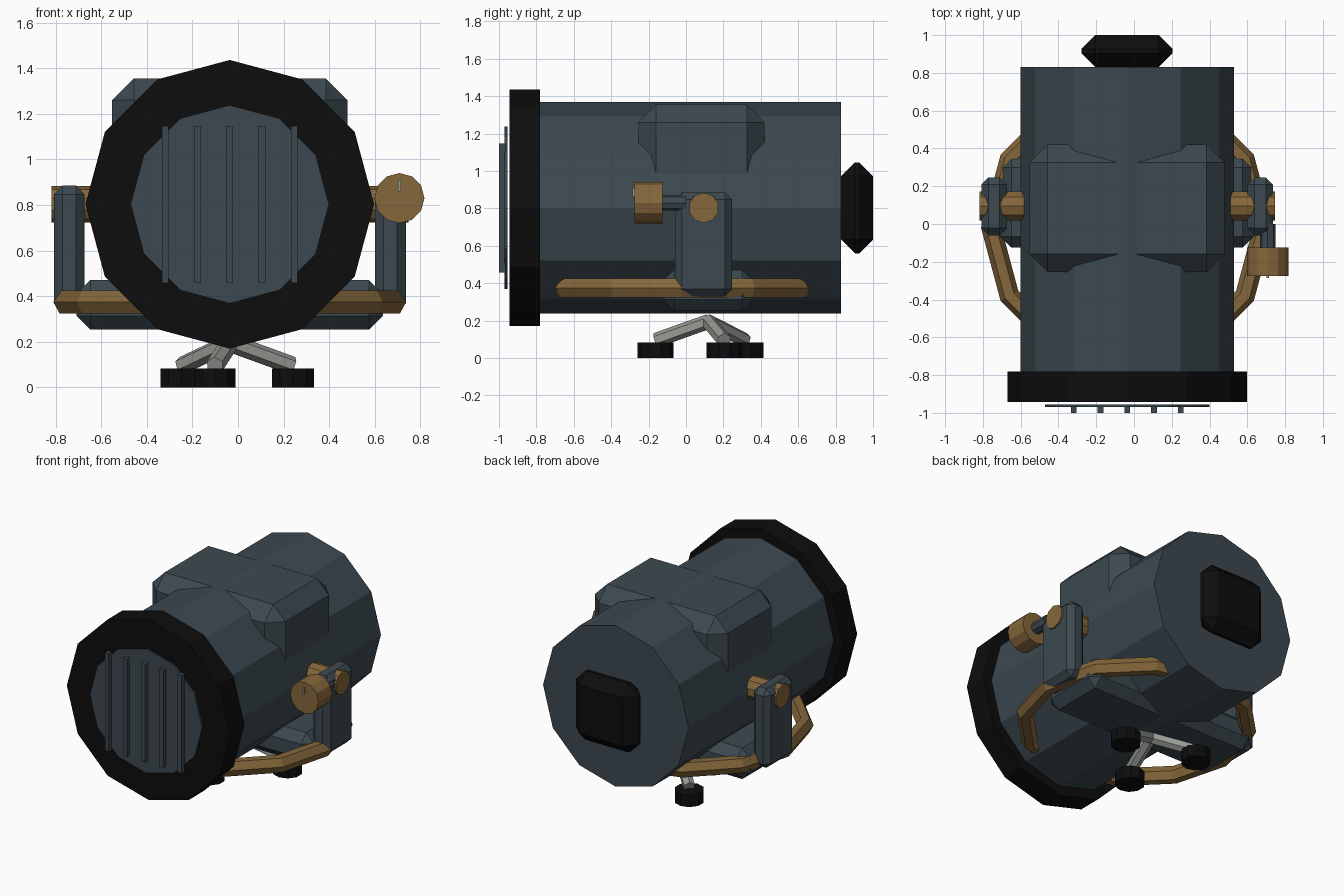
import bpy, bmesh, math
from mathutils import Vector, Matrix

if "Cube" in bpy.data.objects:
    bpy.data.objects.remove(bpy.data.objects["Cube"])

CX, CZ = -0.036, 0.803   # lamp axis


def material(name, rgb):
    m = bpy.data.materials.new(name)
    m.diffuse_color = (*rgb, 1)
    m.use_nodes = True
    m.node_tree.nodes["Principled BSDF"].inputs["Base Color"].default_value = m.diffuse_color
    return m


SLATE = material("slate paint", (0.045, 0.066, 0.080))
BLACK = material("black rubber", (0.004, 0.004, 0.004))
BRONZE = material("bronze", (0.235, 0.135, 0.043))
GREY = material("light grey metal", (0.31, 0.325, 0.30))


def finish(name, bm, mat):
    bmesh.ops.recalc_face_normals(bm, faces=bm.faces)
    me = bpy.data.meshes.new(name)
    bm.to_mesh(me)
    bm.free()
    me.materials.append(mat)
    ob = bpy.data.objects.new(name, me)
    bpy.context.collection.objects.link(ob)
    return ob


def box(name, lo, hi, mat, bevel=0.0):
    lo, hi = Vector(lo), Vector(hi)
    bm = bmesh.new()
    bmesh.ops.create_cube(bm, size=1, matrix=Matrix.Translation((lo + hi) / 2)
                          @ Matrix.Diagonal((*(hi - lo), 1)))
    if bevel:
        bmesh.ops.bevel(bm, geom=bm.edges[:], offset=bevel, segments=1,
                        profile=0.5, affect='EDGES')
    return finish(name, bm, mat)


def rod(name, a, b, r, sides, mat, bevel=0.0):
    a, b = Vector(a), Vector(b)
    d = b - a
    bm = bmesh.new()
    rot = d.to_track_quat('Z', 'Y').to_matrix().to_4x4()
    bmesh.ops.create_cone(bm, cap_ends=True, segments=sides, radius1=r, radius2=r,
                          depth=d.length, matrix=Matrix.Translation((a + b) / 2) @ rot)
    if bevel:
        rims = [e for e in bm.edges if any(len(f.verts) > 4 for f in e.link_faces)]
        bmesh.ops.bevel(bm, geom=rims, offset=bevel, segments=1, profile=0.5, affect='EDGES')
    return finish(name, bm, mat)


def ring(name, centre, R, r, major, minor, mat):
    bm = bmesh.new()
    loops = []
    for i in range(major):
        a = 2 * math.pi * i / major
        loop = []
        for j in range(minor):
            t = 2 * math.pi * (j + 0.0) / minor
            d = R + r * math.cos(t)
            loop.append(bm.verts.new((centre[0] + d * math.cos(a), centre[1] + d * math.sin(a),
                                      centre[2] + 1.08 * r * math.sin(t))))
        loops.append(loop)
    for i in range(major):
        p, q = loops[i], loops[(i + 1) % major]
        for j in range(minor):
            k = (j + 1) % minor
            bm.faces.new((p[j], q[j], q[k], p[k]))
    return finish(name, bm, mat)


# Lamp drum, front rim and lens
rod("lamp_drum", (CX, -0.80, CZ), (CX, 0.83, CZ), 0.565, 12, SLATE)
rod("front_rim", (CX, -0.943, CZ), (CX, -0.78, CZ), 0.633, 12, BLACK)
rod("lens_plate", (CX, -0.970, CZ), (CX, -0.955, CZ), 0.435, 12, SLATE)
for i in range(5):
    x = CX + (i - 2) * 0.1415
    box(f"lens_bar_{i + 1}", (x - 0.015, -1.0, 0.457), (x + 0.015, -0.965, 1.146), SLATE)

# Rear cap and top housing
box("rear_cap", (-0.278, 0.83, 0.56), (0.204, 1.0, 1.045), BLACK, 0.073)
box("top_housing", (-0.552, -0.255, 0.75), (0.48, 0.42, 1.355), SLATE, 0.095)

# Yoke with arms and pivots on both sides
box("yoke_base", (-0.708, -0.125, 0.253), (0.635, 0.36, 0.47), SLATE, 0.06)
for s, side in ((-1, "left"), (1, "right")):
    xa, xb = sorted((CX + s * 0.637, CX + s * 0.772))
    box(f"yoke_arm_{side}", (xa, -0.06, 0.33), (xb, 0.247, 0.885), SLATE, 0.038)
    rod(f"pivot_{side}", (CX + s * 0.547, 0.095, CZ), (CX + s * 0.783, 0.095, CZ),
        0.081, 10, BRONZE)

# Bronze ring around the base
ring("guard_ring", (CX, -0.02, 0.375), 0.72, 0.054, 12, 6, BRONZE)

# Tilt lock knob on the right arm
rod("lock_shaft", (0.708, -0.27, 0.83), (0.708, 0.0, 0.83), 0.042, 8, SLATE)
rod("lock_knob", (0.708, -0.275, 0.83), (0.708, -0.125, 0.83), 0.11, 12, BRONZE)
box("knob_pointer", (0.702, -0.285, 0.86), (0.714, -0.27, 0.91), GREY)

# Tripod legs and feet
for i in range(3):
    a = math.radians(17 + 120 * i)
    dx, dy = math.cos(a), math.sin(a)
    rod(f"tripod_leg_{i + 1}", (CX, 0.12, 0.195), (CX + 0.288 * dx, 0.12 + 0.288 * dy, 0.095),
        0.04, 6, GREY)
    fx, fy = CX + 0.29 * dx, 0.12 + 0.29 * dy
    rod(f"foot_{i + 1}", (fx, fy, 0.0), (fx, fy, 0.083), 0.096, 10, BLACK)
